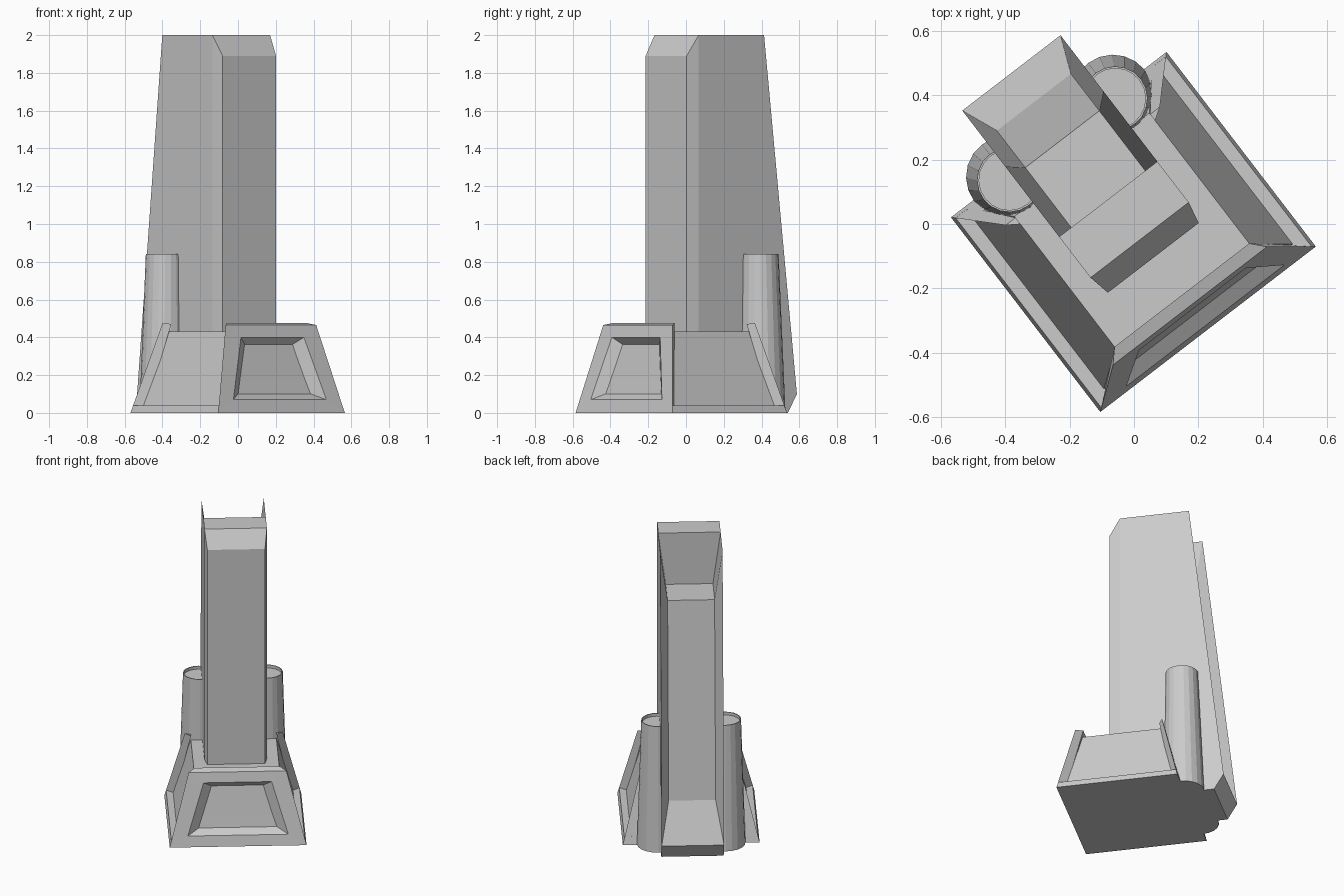
import bpy, bmesh, math
from mathutils import Vector

if "Cube" in bpy.data.objects:
    bpy.data.objects.remove(bpy.data.objects["Cube"], do_unlink=True)

TURN = math.radians(37.5)
CENTRE = -0.0165

grey = bpy.data.materials.new("plain_grey")
grey.use_nodes = True
COLOUR = (0.6, 0.6, 0.6, 1)
grey.diffuse_color = COLOUR
grey.node_tree.nodes["Principled BSDF"].inputs["Base Color"].default_value = COLOUR


def build(name, faces):
    """Make an object from faces given as lists of points, in the turned frame."""
    bm = bmesh.new()
    for face in faces:
        bm.faces.new([bm.verts.new(p) for p in face])
    bmesh.ops.remove_doubles(bm, verts=bm.verts, dist=0.0005)
    bmesh.ops.recalc_face_normals(bm, faces=bm.faces)
    mesh = bpy.data.meshes.new(name)
    bm.to_mesh(mesh)
    bm.free()
    mesh.materials.append(grey)
    obj = bpy.data.objects.new(name, mesh)
    obj.rotation_euler.z = TURN
    obj.location = (CENTRE * math.cos(TURN), CENTRE * math.sin(TURN), 0)
    bpy.context.collection.objects.link(obj)
    return obj


def bridge(a, b):
    """Quads between two rings of equal length."""
    n = len(a)
    return [[a[i], a[(i + 1) % n], b[(i + 1) % n], b[i]] for i in range(n)]


def loft(name, *rings):
    faces = [rings[0], rings[-1]]
    for a, b in zip(rings, rings[1:]):
        faces += bridge(a, b)
    return build(name, faces)


def rect(half, front, back, z):
    return [(-half, front, z), (half, front, z), (half, back, z), (-half, back, z)]


def trapezoid(low, high):
    """Upright ring; each end is (half width, depth, height)."""
    (a, b, c), (d, e, f) = low, high
    return [(-a, b, c), (a, b, c), (d, e, f), (-d, e, f)]


# Base: thin plinth with a sloping block on it
loft("plinth", rect(0.4225, -0.40, 0.363, 0), rect(0.412, -0.392, 0.353, 0.04))
loft("base_block", rect(0.37, -0.35, 0.353, 0.04), rect(0.264, -0.27, 0.245, 0.43))

# Front wall: raised frame around a sunken panel
loft("front_wall",
     trapezoid((0.37, -0.355, 0), (0.264, -0.266, 0.477)),
     trapezoid((0.4225, -0.40, 0), (0.302, -0.308, 0.465)),
     trapezoid((0.31, -0.386, 0.07), (0.21, -0.321, 0.40)),
     trapezoid((0.221, -0.323, 0.11), (0.143, -0.276, 0.35)))

# Rear ribs and tapered round posts, one on each side
for side, label in ((1, "left"), (-1, "right")):
    loft(label + "_rear_rib",
         [(side * 0.4225, 0.363, 0), (side * 0.365, 0.315, 0), (side * 0.365, 0.363, 0)],
         [(side * 0.302, 0.24, 0.477), (side * 0.264, 0.215, 0.47), (side * 0.264, 0.24, 0.47)])
    rings = []
    for radius, depth, z in ((0.127, 0.357, 0), (0.1, 0.345, 0.84),
                             (0.094, 0.345, 0.84), (0.094, 0.345, 0.82)):
        rings.append([(side * 0.208 + radius * math.cos(t * math.tau / 20),
                       depth + radius * math.sin(t * math.tau / 20), z) for t in range(20)])
    loft(label + "_post", *rings)

# Tower: named corners as (half width, depth, height)
front_low, front_high = (0.178, -0.12, 0), (0.178, -0.12, 1.89)
edge_low, edge_high = (0.1925, -0.05, 0), (0.1925, -0.05, 2)
notch_top, notch_foot = (0.1925, 0.11, 2), (0.145, 0.11, 1.65)
floor_high, floor_low = (0.145, 0.345, 1.65), (0.145, 0.49, 0.355)
tip, heel, toe = (0.1925, 0.386, 2), (0.1925, 0.605, 0.1), (0.1925, 0.545, 0)


def at(point, side):
    return (side * point[0], point[1], point[2])


# Strip of faces across the width, running all the way round
loop = [front_low, front_high, edge_high, notch_top, notch_foot,
        floor_high, floor_low, heel, toe, edge_low]
faces = bridge([at(p, -1) for p in loop], [at(p, 1) for p in loop])

# Flat sides, front corner bevels and knife-edged channel walls
for side in (-1, 1):
    for panel in ([edge_low, edge_high, notch_top, tip, heel, toe],
                  [front_low, front_high, edge_high, edge_low],
                  [notch_top, tip, floor_high, notch_foot],
                  [tip, heel, floor_low, floor_high]):
        faces.append([at(p, side) for p in panel])
build("tower", faces)
